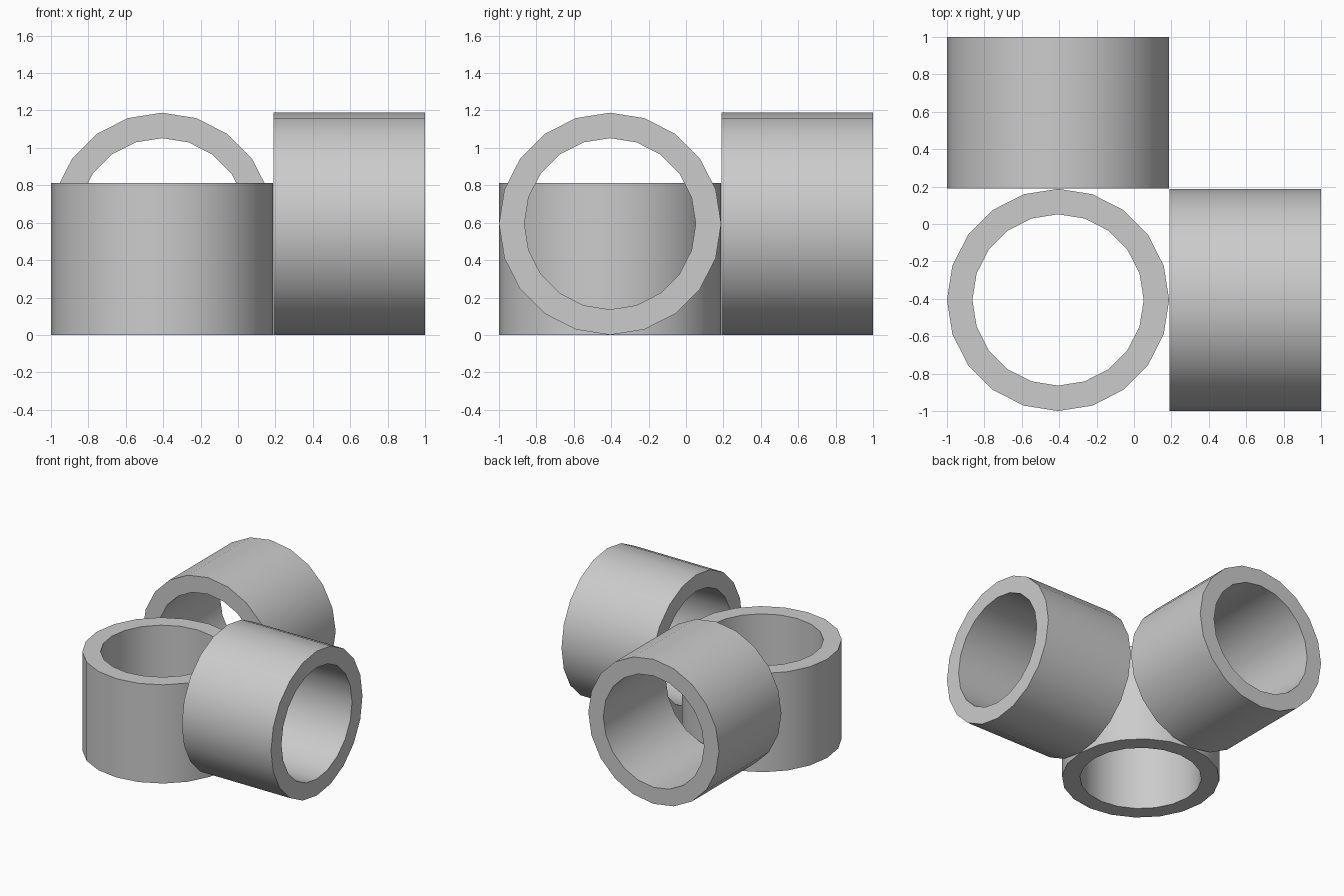
import bpy
import bmesh
import math
from mathutils import Matrix, Vector

if "Cube" in bpy.data.objects:
    bpy.data.objects.remove(bpy.data.objects["Cube"], do_unlink=True)

SIDES = 20
OUTER, INNER, LENGTH = 0.594, 0.458, 0.811
OFFSET = OUTER - 1      # tube centre line, measured from the middle
START = 1 - LENGTH      # near end of the lying tubes

grey = bpy.data.materials.new("plain grey")
grey.use_nodes = True
grey.diffuse_color = (0.6, 0.6, 0.6, 1)
grey.node_tree.nodes["Principled BSDF"].inputs["Base Color"].default_value = (0.6, 0.6, 0.6, 1)


def tube(name, base, turn):
    """Open pipe growing from base along its turned z axis."""
    bm = bmesh.new()
    loops = []
    for radius, z in ((OUTER, 0), (OUTER, LENGTH), (INNER, LENGTH), (INNER, 0)):
        loops.append([
            bm.verts.new((radius * math.cos(a), radius * math.sin(a), z))
            for a in (math.tau * i / SIDES for i in range(SIDES))])
    # Join outer wall, far rim, inner wall and near rim
    for k in range(4):
        a, b = loops[k], loops[(k + 1) % 4]
        for i in range(SIDES):
            j = (i + 1) % SIDES
            bm.faces.new((a[i], a[j], b[j], b[i]))
    bmesh.ops.recalc_face_normals(bm, faces=bm.faces)
    bmesh.ops.transform(bm, matrix=Matrix.Translation(Vector(base)) @ turn, verts=bm.verts)
    mesh = bpy.data.meshes.new(name)
    bm.to_mesh(mesh)
    bm.free()
    mesh.materials.append(grey)
    obj = bpy.data.objects.new(name, mesh)
    bpy.context.collection.objects.link(obj)
    bpy.ops.object.select_all(action="DESELECT")
    obj.select_set(True)
    bpy.context.view_layer.objects.active = obj
    bpy.ops.object.shade_smooth_by_angle(angle=math.radians(30))


# One standing tube and two lying tubes, along x and y
tube("standing_tube", (OFFSET, OFFSET, 0), Matrix.Identity(4))
tube("side_tube", (START, OFFSET, OUTER), Matrix.Rotation(math.pi / 2, 4, "Y"))
tube("back_tube", (OFFSET, START, OUTER), Matrix.Rotation(-math.pi / 2, 4, "X"))
